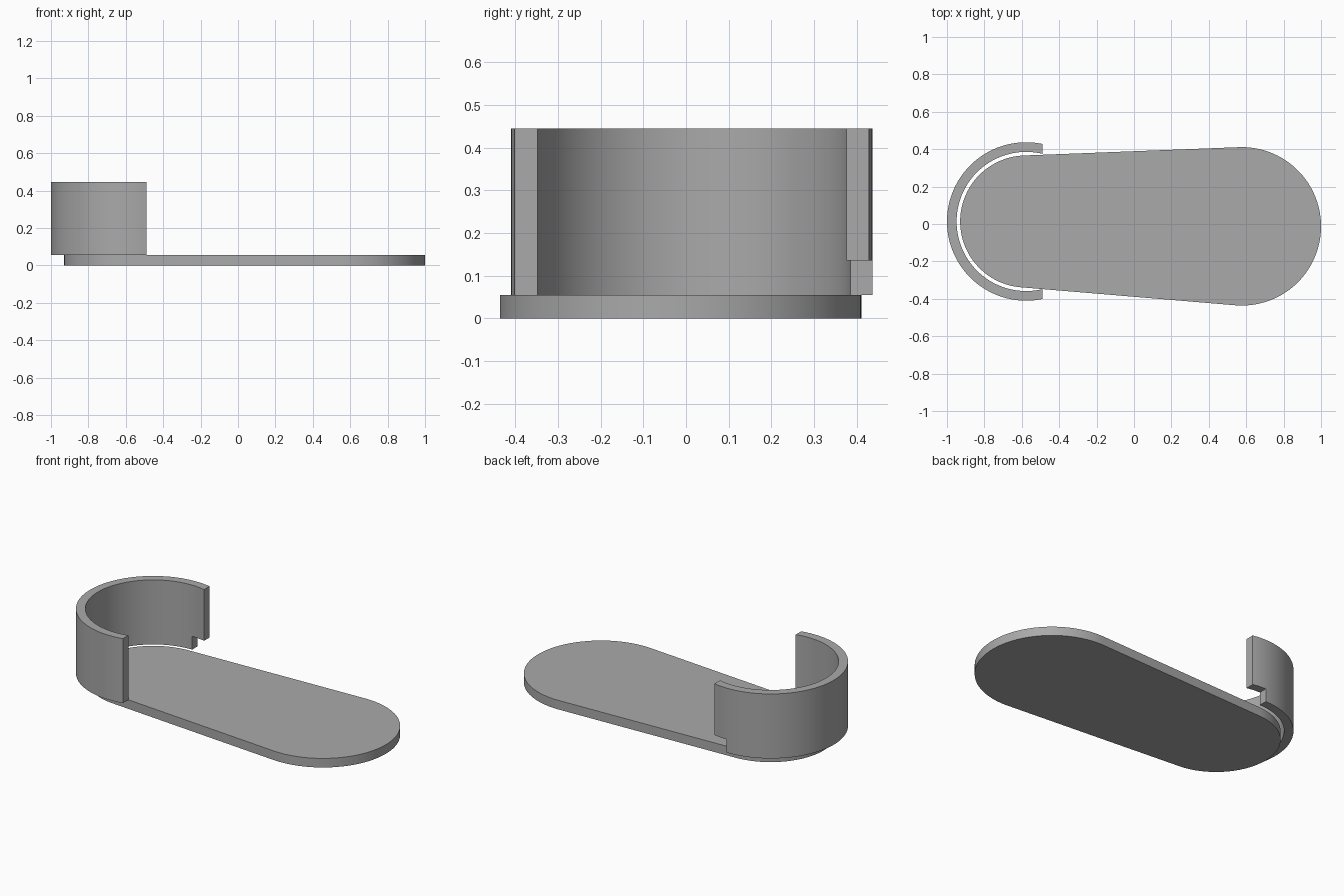
import bpy, bmesh, math
from mathutils import Vector

if "Cube" in bpy.data.objects:
    bpy.data.objects.remove(bpy.data.objects["Cube"], do_unlink=True)

grey = bpy.data.materials.new("mid grey")
grey.use_nodes = True
COLOUR = (0.4, 0.4, 0.4, 1)
grey.diffuse_color = COLOUR
grey.node_tree.nodes["Principled BSDF"].inputs["Base Color"].default_value = COLOUR

SMALL = Vector((-0.5765, 0.0135))   # centre of the cuff end
LARGE = Vector((0.5765, -0.0125))   # centre of the wide end
R = 0.4235
R_INNER = 0.372
R_SMALL = 0.353
BASE, TOP, NOTCH = 0.055, 0.445, 0.135


def arc(centre, radius, start, end, steps):
    angles = [start + (end - start) * i / steps for i in range(steps + 1)]
    return [centre + radius * Vector((math.cos(a), math.sin(a))) for a in angles]


def extrude_outline(name, outline, z0, z1):
    """Closed prism from a flat outline."""
    bm = bmesh.new()
    face = bm.faces.new([bm.verts.new((p.x, p.y, z0)) for p in outline])
    new = bmesh.ops.extrude_face_region(bm, geom=[face])["geom"]
    bmesh.ops.translate(bm, vec=(0, 0, z1 - z0),
                        verts=[v for v in new if isinstance(v, bmesh.types.BMVert)])
    bmesh.ops.recalc_face_normals(bm, faces=bm.faces)
    mesh = bpy.data.meshes.new(name)
    bm.to_mesh(mesh)
    bm.free()
    mesh.materials.append(grey)
    obj = bpy.data.objects.new(name, mesh)
    bpy.context.collection.objects.link(obj)
    return obj


def smooth(obj):
    bpy.ops.object.select_all(action="DESELECT")
    obj.select_set(True)
    bpy.context.view_layer.objects.active = obj
    bpy.ops.object.shade_smooth_by_angle(angle=math.radians(30))


# Tapered base plate: two round ends joined by tangent lines
axis = LARGE - SMALL
heading = math.atan2(axis.y, axis.x)
spread = math.acos((R_SMALL - R) / axis.length)
plate = extrude_outline(
    "base_plate",
    arc(LARGE, R, heading - spread, heading + spread, 64)
    + arc(SMALL, R_SMALL, heading + spread, heading + 2 * math.pi - spread, 64),
    0, BASE)
smooth(plate)

# Upright cuff: C-shaped wall with both ends trimmed square
END_X = -0.49


def wall_arc(radius):
    a = math.acos((END_X - SMALL.x) / radius)
    return arc(SMALL, radius, a, 2 * math.pi - a, 96)


cuff = extrude_outline("cuff_wall", wall_arc(R) + wall_arc(R_INNER)[::-1], BASE, TOP)

# Notch under the rear end of the cuff
x0, x1, y0, y1 = SMALL.x, END_X + 0.1, 0.2, 0.6
cutter = extrude_outline(
    "notch_cutter", [Vector(p) for p in ((x0, y0), (x1, y0), (x1, y1), (x0, y1))],
    BASE - 0.1, NOTCH)
cutter.hide_render = True
mod = cuff.modifiers.new("notch", "BOOLEAN")
mod.operation = "DIFFERENCE"
mod.solver = "EXACT"
mod.object = cutter
bpy.context.view_layer.objects.active = cuff
bpy.ops.object.modifier_apply(modifier=mod.name)
bpy.data.objects.remove(cutter, do_unlink=True)
smooth(cuff)
